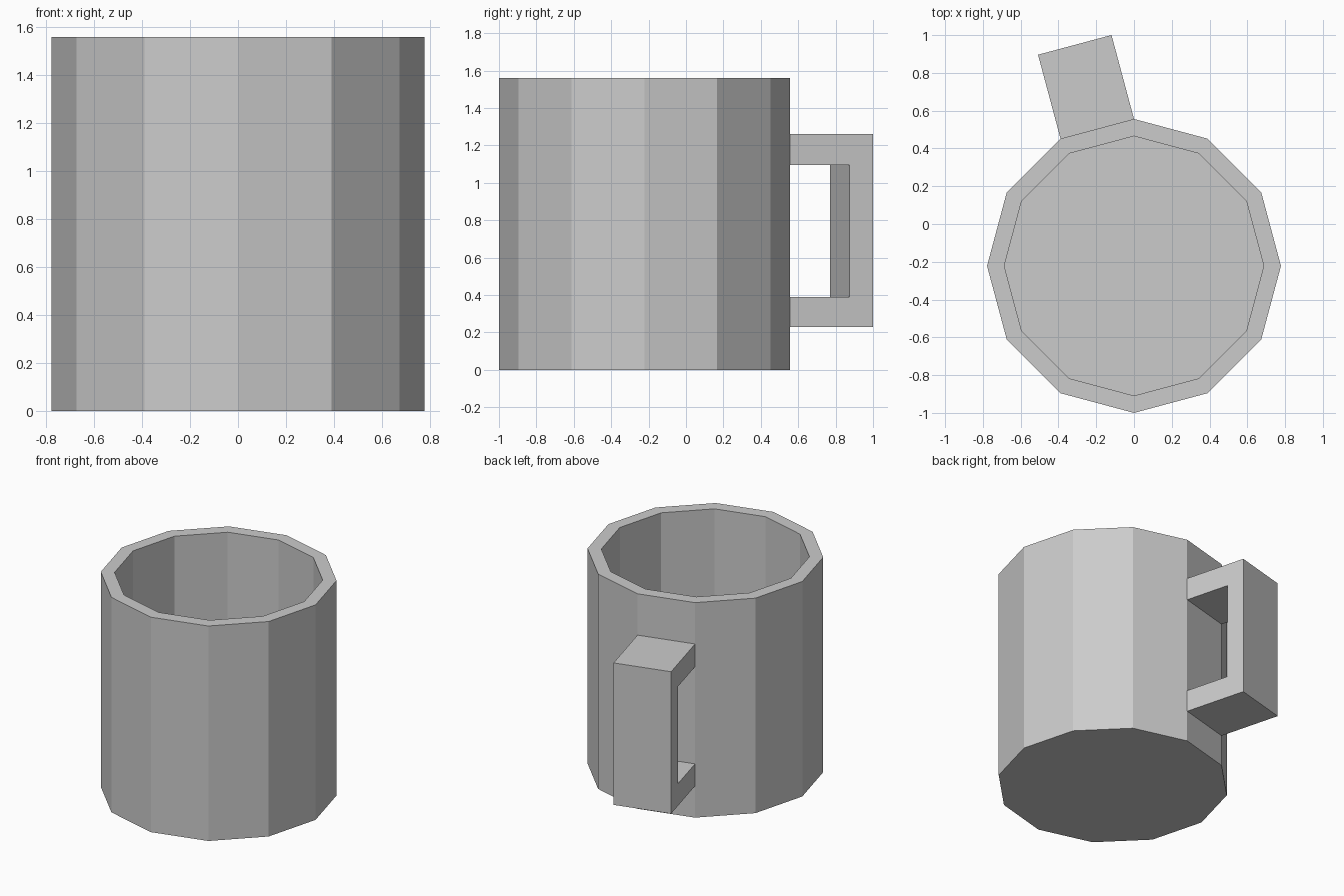
import bpy, bmesh
from math import radians, cos, sin
from mathutils import Vector

if "Cube" in bpy.data.objects:
    bpy.data.objects.remove(bpy.data.objects["Cube"])

SIDES, CY = 12, -0.222
R_OUT, R_IN, HEIGHT, FLOOR = 0.778, 0.687, 1.56, 0.09


def add_object(name, bm):
    bmesh.ops.recalc_face_normals(bm, faces=bm.faces)
    mesh = bpy.data.meshes.new(name)
    bm.to_mesh(mesh)
    bm.free()
    obj = bpy.data.objects.new(name, mesh)
    bpy.context.collection.objects.link(obj)
    return obj


def rim_point(r, deg, z=0.0):
    return Vector((r * cos(radians(deg)), CY + r * sin(radians(deg)), z))


# Cup body: twelve-sided outer wall, rim, inner wall and floor
bm = bmesh.new()
rings = [[bm.verts.new(rim_point(r, i * 360 / SIDES, z)) for i in range(SIDES)]
         for r, z in ((R_OUT, 0), (R_OUT, HEIGHT), (R_IN, HEIGHT), (R_IN, FLOOR))]
for a, b in zip(rings, rings[1:]):
    for i in range(SIDES):
        j = (i + 1) % SIDES
        bm.faces.new((a[i], a[j], b[j], b[i]))
bm.faces.new(rings[0][::-1])
bm.faces.new(rings[-1])
add_object("cup_body", bm)

# Handle: C-shaped profile (distance from wall, height) spanning one whole facet
profile = [(0, 0.23), (0.46, 0.23), (0.46, 1.26), (0, 1.26),
           (0, 1.095), (0.33, 1.095), (0.33, 0.39), (0, 0.39)]
out = Vector((cos(radians(105)), sin(radians(105)), 0))
bm = bmesh.new()
sides = [[bm.verts.new(rim_point(R_OUT, deg) + out * d + Vector((0, 0, z)))
          for d, z in profile] for deg in (90, 120)]
n = len(profile)
for i in range(n):
    j = (i + 1) % n
    if profile[i][0] == 0 and profile[j][0] == 0:
        continue  # ends that meet the cup wall stay open
    bm.faces.new((sides[0][i], sides[0][j], sides[1][j], sides[1][i]))
for s in sides:
    for quad in ((0, 1, 6, 7), (1, 2, 5, 6), (2, 3, 4, 5)):
        bm.faces.new([s[k] for k in quad])
add_object("handle", bm)
